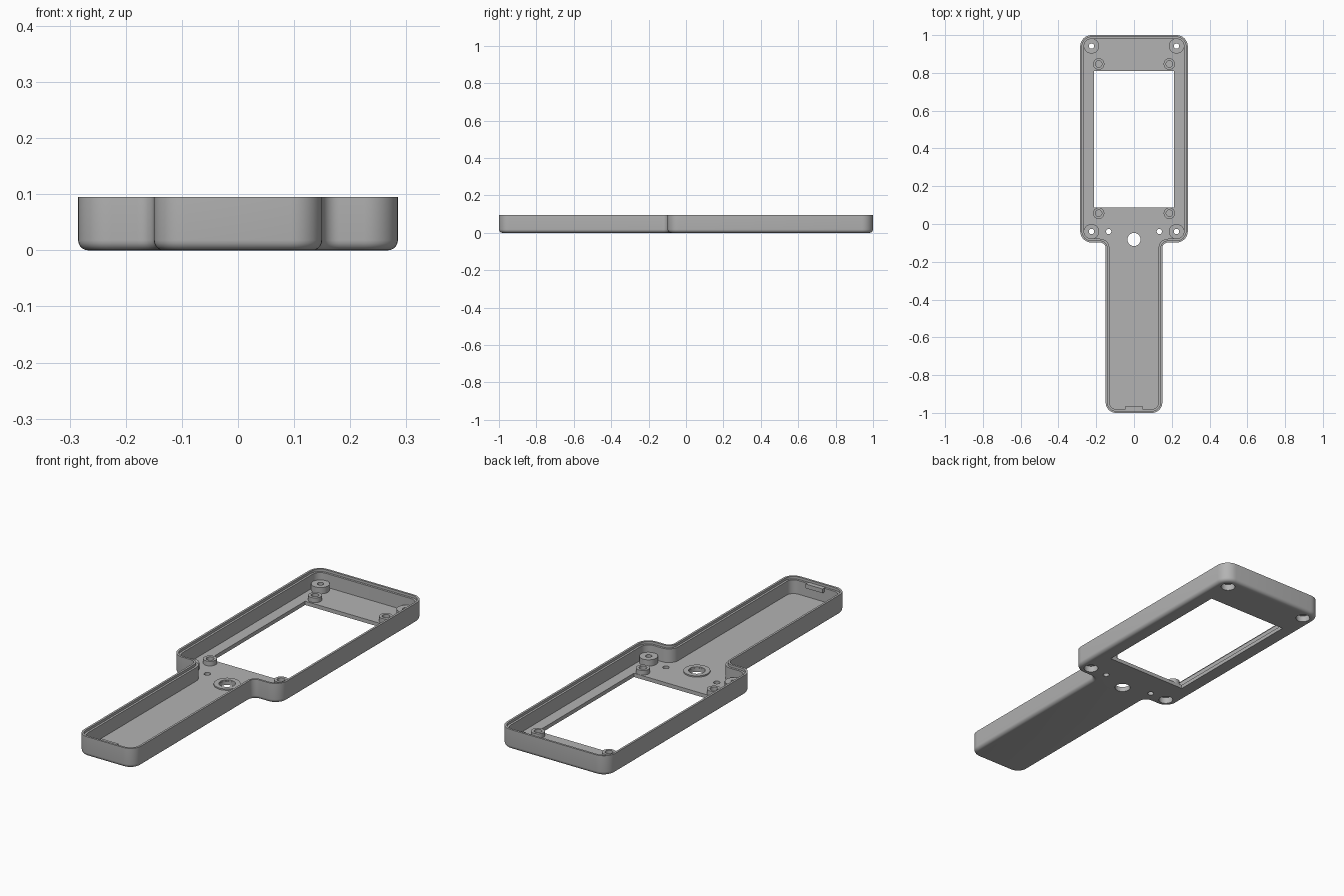
import bpy, bmesh, math
from mathutils import Vector

cube = bpy.data.objects.get("Cube")
if cube:
    bpy.data.objects.remove(cube, do_unlink=True)

grey = bpy.data.materials.new("plain grey")
grey.use_nodes = True
grey.diffuse_color = (0.45, 0.45, 0.45, 1)
grey.node_tree.nodes["Principled BSDF"].inputs["Base Color"].default_value = (0.45, 0.45, 0.45, 1)

HEIGHT, FLOOR, WALL = 0.095, 0.018, 0.02
LIP, LIP_Z, FILLET = 0.01, 0.083, 0.018


def make_object(name, bm):
    bmesh.ops.recalc_face_normals(bm, faces=bm.faces)
    mesh = bpy.data.meshes.new(name)
    bm.to_mesh(mesh)
    bm.free()
    mesh.materials.append(grey)
    obj = bpy.data.objects.new(name, mesh)
    bpy.context.collection.objects.link(obj)
    return obj


def activate(obj):
    bpy.ops.object.select_all(action='DESELECT')
    obj.select_set(True)
    bpy.context.view_layer.objects.active = obj


def smooth(obj):
    activate(obj)
    bpy.ops.object.shade_smooth_by_angle(angle=math.radians(32))


# Right half of the outline, counter-clockwise: x, y, radius (negative = inside corner)
half = [(0.15, -1, 0.055), (0.15, -0.098, -0.03), (0.285, -0.098, 0.06), (0.285, 1, 0.06)]
corners = half + [(-x, y, r) for x, y, r in reversed(half)]


def outline(inset, segments=8):
    """Rounded outline, moved inwards by a distance."""
    points = []
    for i, (x, y, r) in enumerate(corners):
        p = Vector((x, y))
        a = (p - Vector(corners[i - 1][:2])).normalized()
        b = (Vector(corners[(i + 1) % len(corners)][:2]) - p).normalized()
        radius, side = abs(r), math.copysign(1, r)
        centre = p + (b - a) * radius
        for s in range(segments + 1):
            t = s / segments * math.pi / 2
            direction = (a * math.sin(t) - b * math.cos(t))
            points.append(centre + direction * (radius - side * inset))
    return points


def loft(bm, rings):
    """Skin a list of vertex rings of equal length."""
    for low, high in zip(rings, rings[1:]):
        n = len(low)
        for i in range(n):
            bm.faces.new((low[i], low[(i + 1) % n], high[(i + 1) % n], high[i]))


def ring_part(name, profile, x, y, sides=32):
    """Closed profile of radius and height turned round an upright axis."""
    bm = bmesh.new()
    rings = []
    for r, z in profile:
        rings.append([bm.verts.new((x + r * math.cos(k * math.tau / sides),
                                    y + r * math.sin(k * math.tau / sides), z))
                      for k in range(sides)])
    loft(bm, rings + rings[:1])
    smooth(make_object(name, bm))


# Tray shell: rounded underside, outer wall, stepped rim, inner wall and floor
levels = []
for s in range(6):
    t = s / 5 * math.pi / 2
    levels.append((FILLET * (1 - math.sin(t)), FILLET * (1 - math.cos(t))))
levels += [(0, HEIGHT), (LIP, HEIGHT), (LIP, LIP_Z), (WALL, LIP_Z), (WALL, FLOOR)]
bm = bmesh.new()
rings = [[bm.verts.new((p.x, p.y, z)) for p in outline(d)] for d, z in levels]
loft(bm, rings)
bm.faces.new(rings[0])
bm.faces.new(rings[-1])
shell = make_object("tray_shell", bm)

# Openings in the floor
screw_spots = [(s * 0.225, y) for s in (-1, 1) for y in (-0.04, 0.942)]
post_spots = [(s * 0.187, y) for s in (-1, 1) for y in (0.057, 0.847)]
holes = [(x, y, 0.032) for x, y in screw_spots]
holes += [(s * 0.134, -0.04, 0.014) for s in (-1, 1)] + [(0, -0.082, 0.035)]
bm = bmesh.new()
window = bmesh.ops.create_cube(bm, size=1)["verts"]
bmesh.ops.scale(bm, vec=(0.426, 0.722, 0.06), verts=window)
bmesh.ops.translate(bm, vec=(0, 0.449, 0), verts=window)
for x, y, r in holes:
    verts = bmesh.ops.create_cone(bm, cap_ends=True, segments=32, radius1=r,
                                  radius2=r, depth=0.06)["verts"]
    bmesh.ops.translate(bm, vec=(x, y, 0), verts=verts)
cutter = make_object("floor_cutter", bm)
cutter.hide_render = True
cut = shell.modifiers.new("floor openings", 'BOOLEAN')
cut.operation, cut.solver, cut.object = 'DIFFERENCE', 'EXACT', cutter
activate(shell)
bpy.ops.object.modifier_apply(modifier=cut.name)
bpy.data.objects.remove(cutter, do_unlink=True)
smooth(shell)

# Counterbored screw bosses, short mounting posts and the button collar
base = FLOOR - 0.001
for x, y in screw_spots:
    ring_part("screw_boss", [(0.04, base), (0.04, 0.048), (0.014, 0.048),
                             (0.014, 0.03), (0.032, 0.03), (0.032, base)], x, y)
for x, y in post_spots:
    ring_part("mounting_post", [(0.03, base), (0.03, 0.04), (0.017, 0.04), (0.017, base)], x, y)
ring_part("button_collar", [(0.058, base), (0.058, 0.024), (0.036, 0.024), (0.036, base)], 0, -0.082)

# Latch tab inside the end of the handle
bm = bmesh.new()
bmesh.ops.create_cube(bm, size=1)
bmesh.ops.scale(bm, vec=(0.09, 0.022, 0.02), verts=bm.verts)
bmesh.ops.translate(bm, vec=(0, -0.975, 0.076), verts=bm.verts)
make_object("latch_tab", bm)
